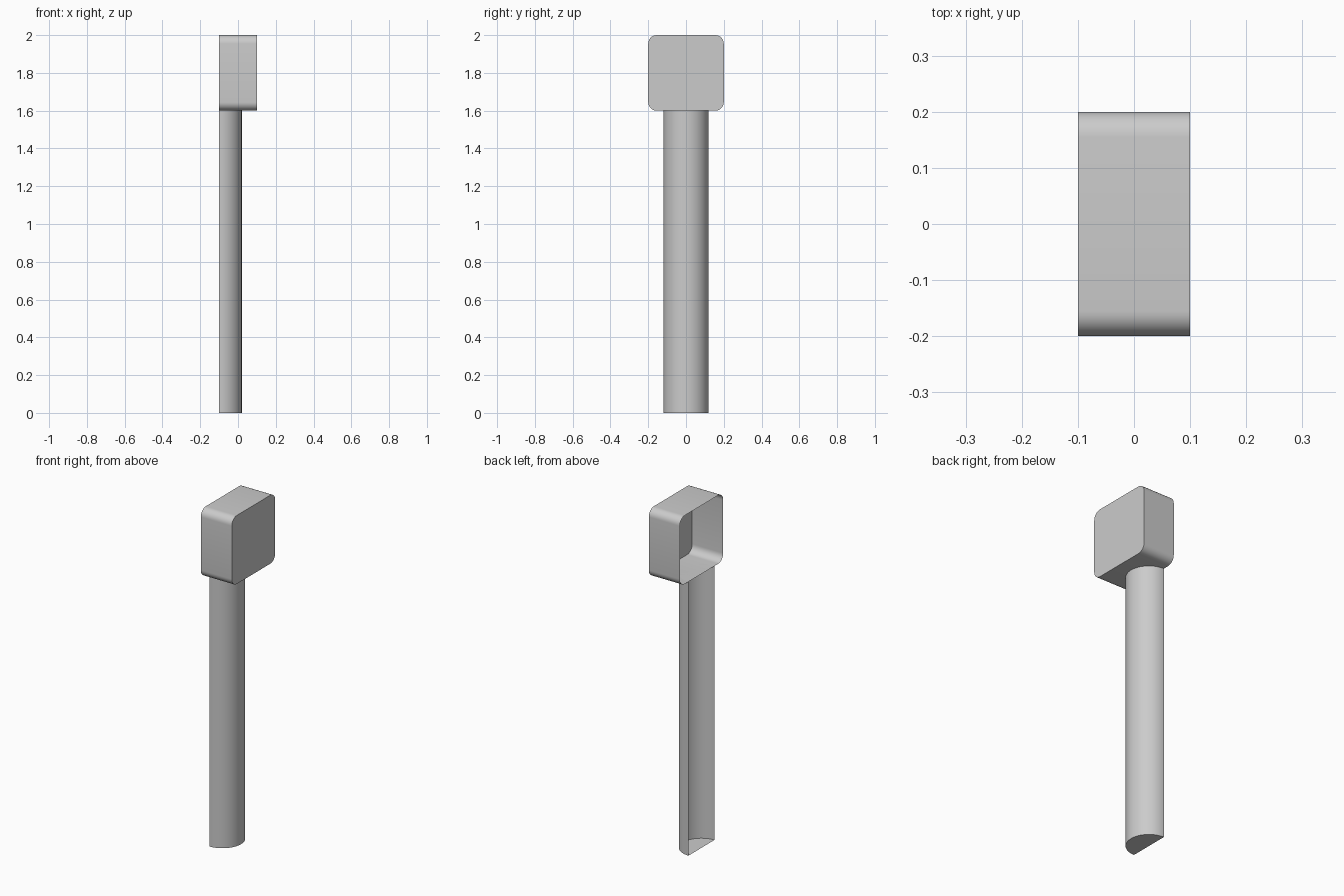
import bpy, bmesh
from math import sin, cos, pi
from mathutils import Vector

if "Cube" in bpy.data.objects:
    bpy.data.objects.remove(bpy.data.objects["Cube"])


def arc(cx, cy, r, a0, a1, n):
    """Points of a circular arc, end points included."""
    return [(cx + r * cos(a0 + (a1 - a0) * i / n), cy + r * sin(a0 + (a1 - a0) * i / n))
            for i in range(n + 1)]


def shell(name, start, offset, closed, caps):
    """Sweep a counter-clockwise profile by offset; caps picks which ends (0, 1) are filled."""
    bm = bmesh.new()
    ends = [[bm.verts.new(Vector(p) + Vector(offset) * k) for p in start] for k in (0, 1)]
    a, b = ends
    n = len(a)
    for i in range(n if closed else n - 1):
        j = (i + 1) % n
        bm.faces.new((a[i], a[j], b[j], b[i]))
    if 0 in caps:
        bm.faces.new(a[::-1])
    if 1 in caps:
        bm.faces.new(b)
    mesh = bpy.data.meshes.new(name)
    bm.to_mesh(mesh)
    bm.free()
    obj = bpy.data.objects.new(name, mesh)
    bpy.context.collection.objects.link(obj)
    bpy.context.view_layer.objects.active = obj
    obj.select_set(True)
    bpy.ops.object.shade_smooth_by_angle(angle=pi / 6)
    obj.select_set(False)
    return obj


BACK, R = -0.1, 0.12

# Half-round post, open along its flat back
half = arc(BACK, 0, R, -pi / 2, pi / 2, 32)
shell("post", [(x, y, 0) for x, y in half], (0, 0, 1.6), False, (0, 1))

# Rounded box head, open at the back
r, w = 0.045, 0.2
outline = []
for k, (sy, sz) in enumerate([(1, 1), (-1, 1), (-1, -1), (1, -1)]):
    outline += arc(sy * (w - r), 1.8 + sz * (w - r), r, k * pi / 2, (k + 1) * pi / 2, 8)
shell("head", [(BACK, y, z) for y, z in outline], (0.2, 0, 0), True, (1,))
